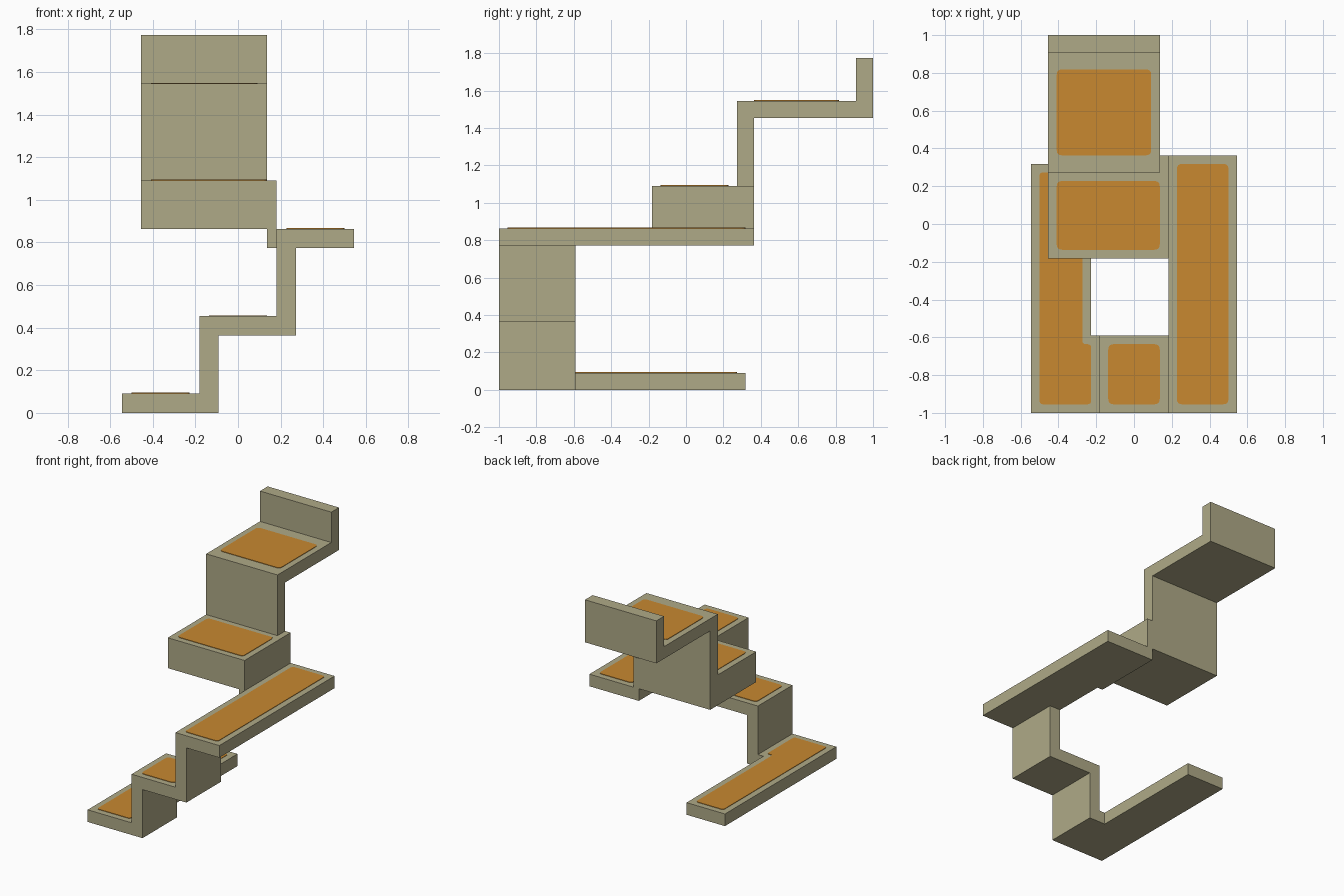
import bpy, bmesh
from mathutils import Vector

if "Cube" in bpy.data.objects:
    bpy.data.objects.remove(bpy.data.objects["Cube"])

U = 1 / 11  # grid module of the model


def material(name, rgb):
    m = bpy.data.materials.new(name)
    m.diffuse_color = (*rgb, 1)
    m.use_nodes = True
    m.node_tree.nodes["Principled BSDF"].inputs["Base Color"].default_value = m.diffuse_color
    return m


khaki = material("khaki", (0.43, 0.40, 0.245))
orange = material("orange", (0.58, 0.25, 0.03))


def prism(name, pts, axis, lo, hi, mat):
    """Extrude a 2D profile along an axis; values in grid modules."""
    def place(a, b, c):
        return Vector({"x": (c, a, b), "y": (a, c, b), "z": (a, b, c)}[axis]) * U
    bm = bmesh.new()
    rings = [[bm.verts.new(place(a, b, c)) for a, b in pts] for c in (lo, hi)]
    for r in rings:
        bm.faces.new(r)
    n = len(pts)
    for i in range(n):
        j = (i + 1) % n
        bm.faces.new((rings[0][i], rings[0][j], rings[1][j], rings[1][i]))
    bmesh.ops.recalc_face_normals(bm, faces=bm.faces)
    me = bpy.data.meshes.new(name)
    bm.to_mesh(me)
    bm.free()
    me.materials.append(mat)
    ob = bpy.data.objects.new(name, me)
    bpy.context.collection.objects.link(ob)
    return ob


def rect(x0, x1, y0, y1):
    return [(x0, y0), (x1, y0), (x1, y1), (x0, y1)]


def rounded(pts, r=0.3, steps=4):
    """Round every corner of a polygon with a small curve."""
    out = []
    for i, p in enumerate(pts):
        p = Vector(p)
        a = p + (Vector(pts[i - 1]) - p).normalized() * r
        b = p + (Vector(pts[(i + 1) % len(pts)]) - p).normalized() * r
        for k in range(steps + 1):
            t = k / steps
            out.append(tuple(a * (1 - t) ** 2 + p * 2 * t * (1 - t) + b * t ** 2))
    return out


# Lower flight: folded slab rising to the right
prism("lower_stairs", [(-6, 0), (-1, 0), (-1, 4), (3, 4), (3, 8.5), (2, 8.5),
                       (2, 5), (-2, 5), (-2, 1), (-6, 1)], "y", -11, -6.5, khaki)
prism("bottom_landing", rect(-6, -2.5, -6.5, 3.5), "z", 0, 1, khaki)

# Long side platform, with a narrow ledge under the block
prism("side_platform", [(2, -11), (6, -11), (6, 4), (1.5, 4), (1.5, -2), (2, -2)],
      "z", 8.5, 9.5, khaki)

# Block step and the upper folded slab with its back wall
prism("block_step", rect(-5, 2, -2, 4), "z", 9.5, 12, khaki)
prism("upper_stairs", [(3, 12), (4, 12), (4, 16), (11, 16), (11, 19.5),
                       (10, 19.5), (10, 17), (3, 17)], "x", -5, 1.5, khaki)

# Orange mats on every tread
mats = {
    "bottom_mat": ([(-5.5, -10.5), (-2.5, -10.5), (-2.5, -7), (-3, -7),
                    (-3, 3), (-5.5, 3)], 1, 0.2),
    "middle_mat": (rect(-1.5, 1.5, -10.5, -7), 5, 0.3),
    "side_mat": (rect(2.5, 5.5, -10.5, 3.5), 9.5, 0.3),
    "block_mat": (rect(-4.5, 1.5, -1.5, 2.5), 12, 0.3),
    "top_mat": (rect(-4.5, 1, 4, 9), 17, 0.3),
}
for name, (pts, z, r) in mats.items():
    prism(name, rounded(pts, r), "z", z, z + 0.04, orange)
